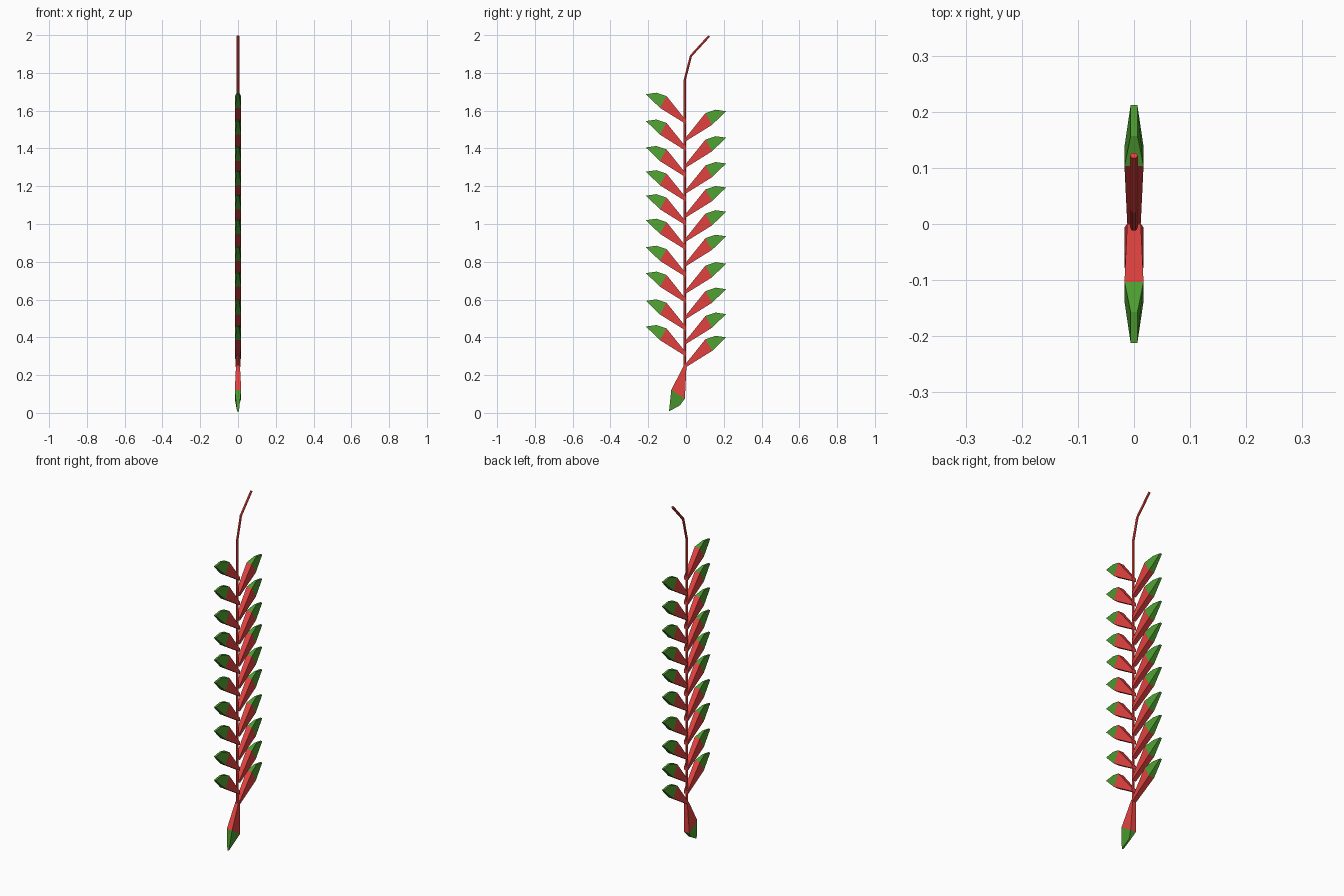
import bpy, bmesh, math
from mathutils import Vector

if "Cube" in bpy.data.objects:
    bpy.data.objects.remove(bpy.data.objects["Cube"])


def material(name, rgb):
    m = bpy.data.materials.new(name)
    m.diffuse_color = (*rgb, 1)
    m.use_nodes = True
    m.node_tree.nodes["Principled BSDF"].inputs["Base Color"].default_value = m.diffuse_color
    return m


RED = material("red", (0.76, 0.055, 0.05))
GREEN = material("green", (0.075, 0.34, 0.03))


def loft(name, rings, mats, mat_ids):
    """Skin matching rings of points, cap both ends."""
    bm = bmesh.new()
    loops = [[bm.verts.new(p) for p in ring] for ring in rings]
    n = len(loops[0])
    for k in range(len(loops) - 1):
        a, b = loops[k], loops[k + 1]
        for i in range(n):
            j = (i + 1) % n
            bm.faces.new((a[i], a[j], b[j], b[i])).material_index = mat_ids[k]
    bm.faces.new(loops[0]).material_index = mat_ids[0]
    bm.faces.new(loops[-1]).material_index = mat_ids[-1]
    bmesh.ops.recalc_face_normals(bm, faces=bm.faces)
    me = bpy.data.meshes.new(name)
    bm.to_mesh(me)
    bm.free()
    for m in mats:
        me.materials.append(m)
    ob = bpy.data.objects.new(name, me)
    bpy.context.collection.objects.link(ob)
    return ob


def bract(name, sections):
    """Each section: half width, (y, z) of upper edge, (y, z) of lower edge."""
    rings = [[(-w, *up), (w, *up), (w, *lo), (-w, *lo)] for w, up, lo in sections]
    loft(name, rings, [RED, GREEN], [0, 1])


# side bracts, located by the height of their tips
TIPS = {
    -1: [1.687, 1.545, 1.405, 1.277, 1.15, 1.02, 0.877, 0.74, 0.593, 0.457],
    1: [1.597, 1.457, 1.32, 1.193, 1.065, 0.935, 0.79, 0.655, 0.523, 0.4],
}
SHAPE = [
    (0.012, (0.0, -0.138), (0.0, -0.158)),
    (0.017, (0.103, -0.01), (0.138, -0.072)),
    (0.006, (0.157, 0.008), (0.212, 0.0)),
]
for side, label in ((-1, "front_bract"), (1, "back_bract")):
    for i, z in enumerate(TIPS[side]):
        bract(f"{label}_{i + 1}",
              [(w, (side * a[0], z + a[1]), (side * b[0], z + b[1])) for w, a, b in SHAPE])

# hanging bract at the bottom
bract("bottom_bract", [
    (0.010, (-0.009, 0.255), (0.003, 0.258)),
    (0.017, (-0.078, 0.122), (-0.006, 0.075)),
    (0.005, (-0.09, 0.008), (-0.032, 0.04)),
])

# stem with its bent top
path = [Vector(p) for p in ((0, -0.006, 0.245), (0, -0.006, 1.765),
                            (0, 0.026, 1.89), (0, 0.122, 1.995))]
rings = []
for k, p in enumerate(path):
    d_in = (p - path[max(k - 1, 0)]).normalized()
    d_out = (path[min(k + 1, 3)] - p).normalized()
    t = (d_in + d_out).normalized()
    across = Vector((1, 0, 0)).cross(t)
    rings.append([p + 0.007 * (math.cos(a) * Vector((1, 0, 0)) + math.sin(a) * across)
                  for a in (math.tau * i / 6 for i in range(6))])
loft("stem", rings, [RED], [0, 0, 0])
